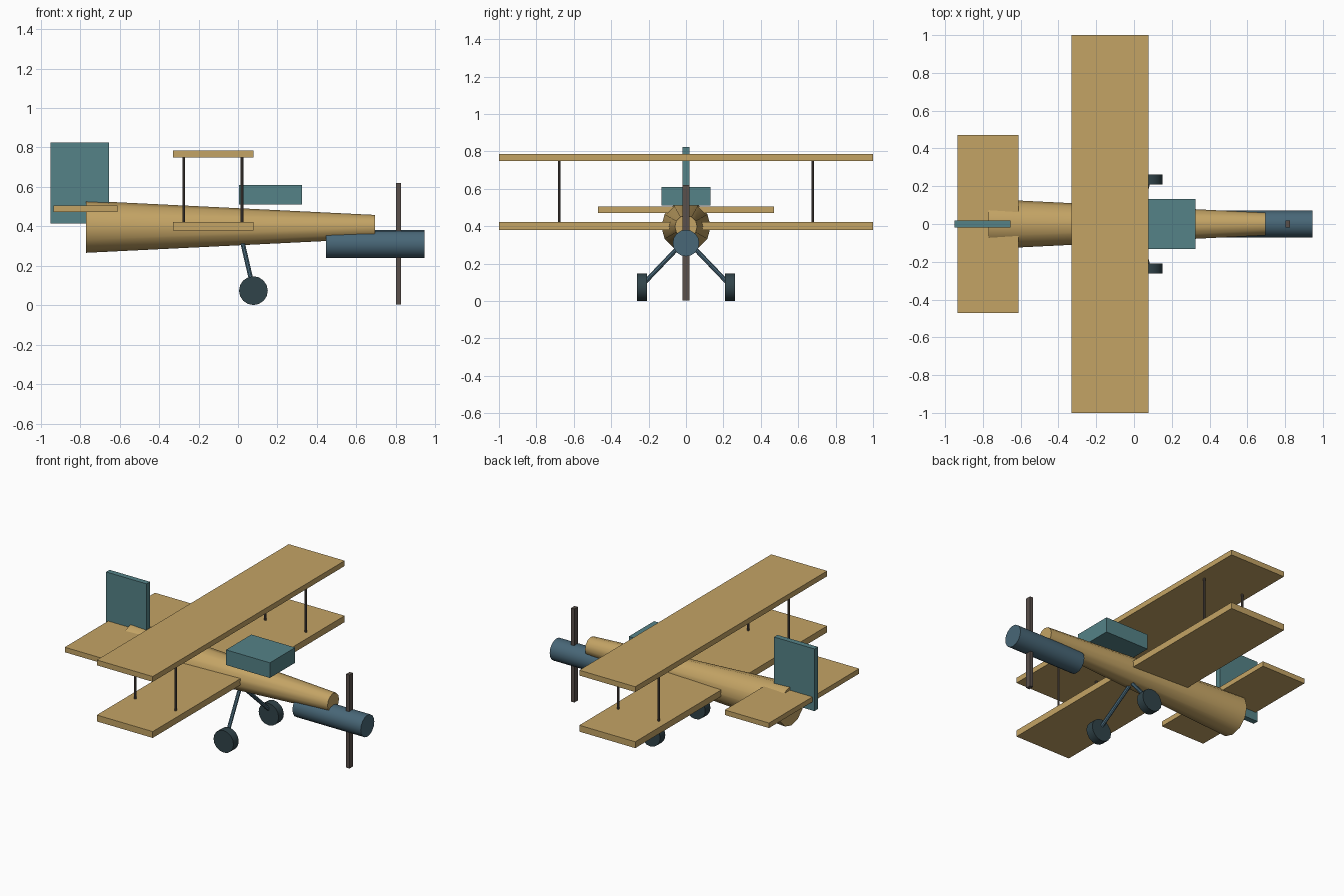
import bpy
from math import radians, pi
from mathutils import Vector

cube = bpy.data.objects.get("Cube")
if cube:
    bpy.data.objects.remove(cube, do_unlink=True)


def material(name, rgb):
    mat = bpy.data.materials.new(name)
    mat.use_nodes = True
    mat.diffuse_color = (*rgb, 1)
    mat.node_tree.nodes["Principled BSDF"].inputs["Base Color"].default_value = (*rgb, 1)
    return mat


tan = material("tan wood", (0.55, 0.37, 0.13))
teal = material("teal", (0.09, 0.225, 0.245))
steel = material("steel blue", (0.065, 0.135, 0.185))
rubber = material("dark rubber", (0.03, 0.057, 0.068))
brown = material("dark brown", (0.1, 0.08, 0.07))


def box(name, mat, low, high):
    """Box given by its lowest and highest corners."""
    low, high = Vector(low), Vector(high)
    bpy.ops.mesh.primitive_cube_add(size=1, location=(low + high) / 2)
    obj = bpy.context.object
    obj.name = name
    obj.scale = high - low
    bpy.ops.object.transform_apply(location=False, rotation=False, scale=True)
    obj.data.materials.append(mat)
    return obj


def rod(name, mat, start, end, r1, r2, sides):
    """Round bar or tapered cone between two points."""
    start, end = Vector(start), Vector(end)
    axis = end - start
    bpy.ops.mesh.primitive_cone_add(vertices=sides, radius1=r1, radius2=r2,
                                    depth=axis.length, location=(start + end) / 2)
    obj = bpy.context.object
    obj.name = name
    obj.rotation_euler = axis.to_track_quat("Z", "Y").to_euler()
    obj.data.materials.append(mat)
    bpy.ops.object.shade_smooth_by_angle(angle=radians(35))
    return obj


# Body and engine
rod("fuselage", tan, (-0.77, 0, 0.398), (0.695, 0, 0.398), 0.132, 0.06, 12)
rod("engine", steel, (0.447, 0, 0.31), (0.945, 0, 0.31), 0.071, 0.071, 16)
box("propeller", brown, (0.802, -0.018, 0.003), (0.826, 0.018, 0.62))
box("cockpit", teal, (0.005, -0.132, 0.51), (0.325, 0.132, 0.61))

# Wings and tail
box("upper_wing", tan, (-0.33, -1, 0.75), (0.078, 1, 0.785))
box("lower_wing", tan, (-0.33, -1, 0.38), (0.078, 1, 0.422))
box("tailplane", tan, (-0.935, -0.47, 0.472), (-0.612, 0.47, 0.505))
box("tail_fin", teal, (-0.95, -0.018, 0.415), (-0.655, 0.018, 0.825))

# Struts, legs and wheels on both sides
for side, label in ((-1, "right"), (1, "left")):
    for x, place in ((-0.275, "rear"), (0.02, "front")):
        rod(f"{place}_strut_{label}", brown, (x, side * 0.678, 0.41),
            (x, side * 0.678, 0.76), 0.007, 0.007, 8)
    rod(f"landing_leg_{label}", steel, (0.02, 0, 0.33),
        (0.077, side * 0.235, 0.085), 0.012, 0.012, 8)
    rod(f"wheel_{label}", rubber, (0.078, side * 0.208, 0.074),
        (0.078, side * 0.262, 0.074), 0.073, 0.073, 16)
